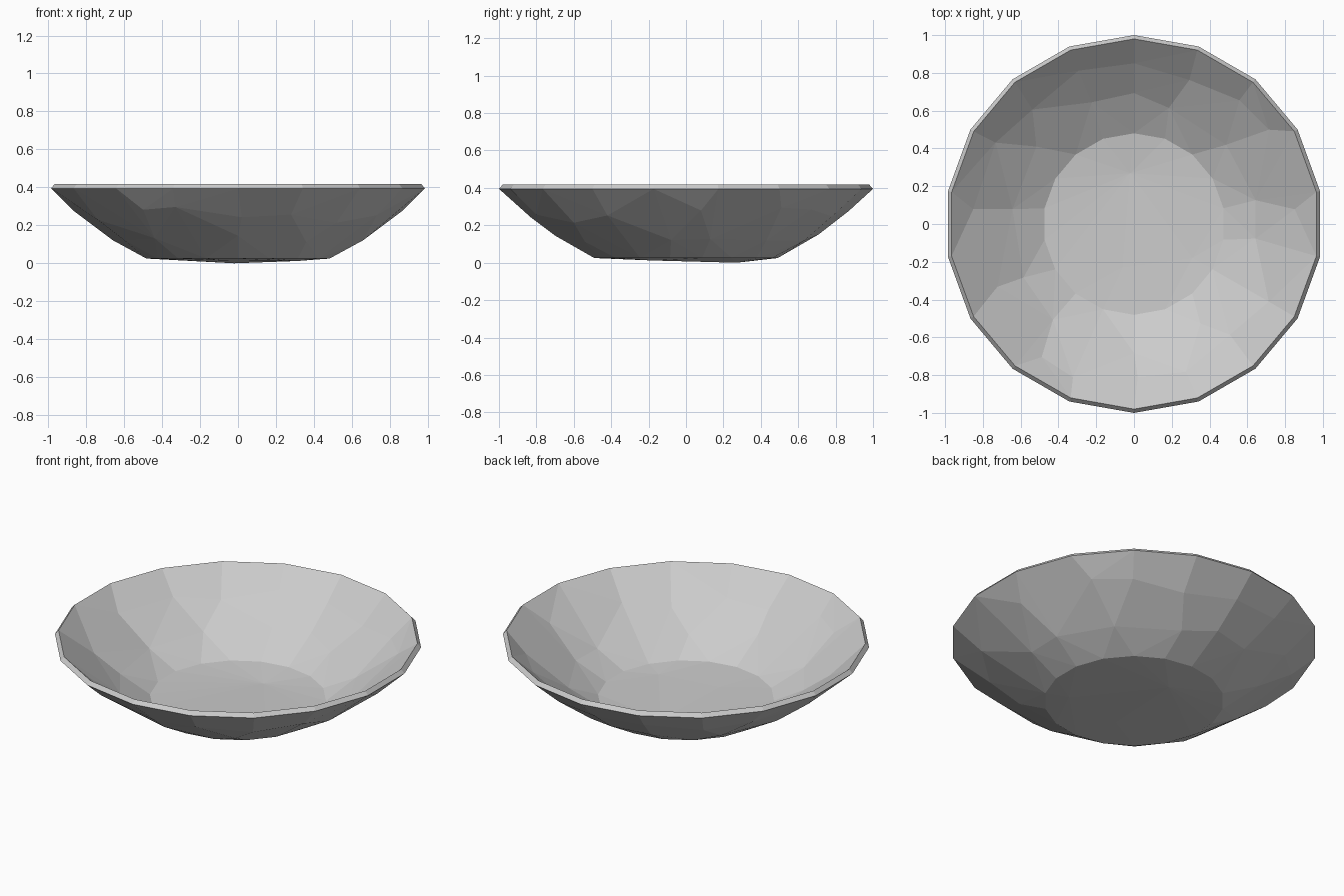
import bpy, bmesh, math

cube = bpy.data.objects.get("Cube")
if cube:
    bpy.data.objects.remove(cube, do_unlink=True)

SIDES = 18
RIM_R, RIM_Z = 1.0, 0.395
BASE_R, BASE_Z = 0.49, 0.025
WALL = 0.03

# Irregular facet corners on the wall, as plan positions
WALL_POINTS = [
    (0, .87), (-.30, .83), (0, .71), (-.23, .66), (.19, .63), (.30, .78),
    (.57, .67), (.73, .51), (.50, .43), (-.75, .44), (-.53, .42), (-.66, .08),
    (-.87, .08), (.66, -.08), (.66, .13), (.87, .08), (-.50, -.72),
    (-.33, -.83), (0, -.70), (.02, -.83), (.28, -.80), (.52, -.60),
    (.73, -.42), (-.74, -.34), (-.60, -.29), (-.44, -.52), (.36, -.54),
    (-.55, .62),
]
# Slight sag of the foot
FOOT_POINTS = [(-.02, .27, 0.0), (.31, -.18, .012), (-.06, -.23, .014)]


def wall_height(r):
    d = r - BASE_R
    return BASE_Z + 0.46 * d + 0.53 * d * d


def ring(bm, radius, z):
    for i in range(SIDES):
        a = math.pi / 2 + 2 * math.pi * i / SIDES
        bm.verts.new((radius * math.cos(a), radius * math.sin(a), z))


# Outer skin: faceted hull, opened at the top
bm = bmesh.new()
ring(bm, BASE_R, BASE_Z)
ring(bm, RIM_R, RIM_Z)
for x, y in WALL_POINTS:
    bm.verts.new((x, y, wall_height(math.hypot(x, y))))
for p in FOOT_POINTS:
    bm.verts.new(p)
bmesh.ops.convex_hull(bm, input=bm.verts[:])
bmesh.ops.delete(bm, geom=[v for v in bm.verts if not v.link_faces], context='VERTS')
bmesh.ops.recalc_face_normals(bm, faces=bm.faces[:])
top = [f for f in bm.faces if all(v.co.z > RIM_Z - 0.001 for v in f.verts)]
bmesh.ops.delete(bm, geom=top, context='FACES')

mesh = bpy.data.meshes.new("bowl")
bm.to_mesh(mesh)
bm.free()
bowl = bpy.data.objects.new("bowl", mesh)
bpy.context.collection.objects.link(bowl)

# Thin wall, thickened inward so the lip slopes outward
shell = bowl.modifiers.new("wall_thickness", 'SOLIDIFY')
shell.thickness = WALL
shell.offset = -1

# Plain grey
grey = bpy.data.materials.new("light grey")
grey.use_nodes = True
colour = (0.6, 0.6, 0.6, 1)
grey.diffuse_color = colour
grey.node_tree.nodes["Principled BSDF"].inputs["Base Color"].default_value = colour
mesh.materials.append(grey)
